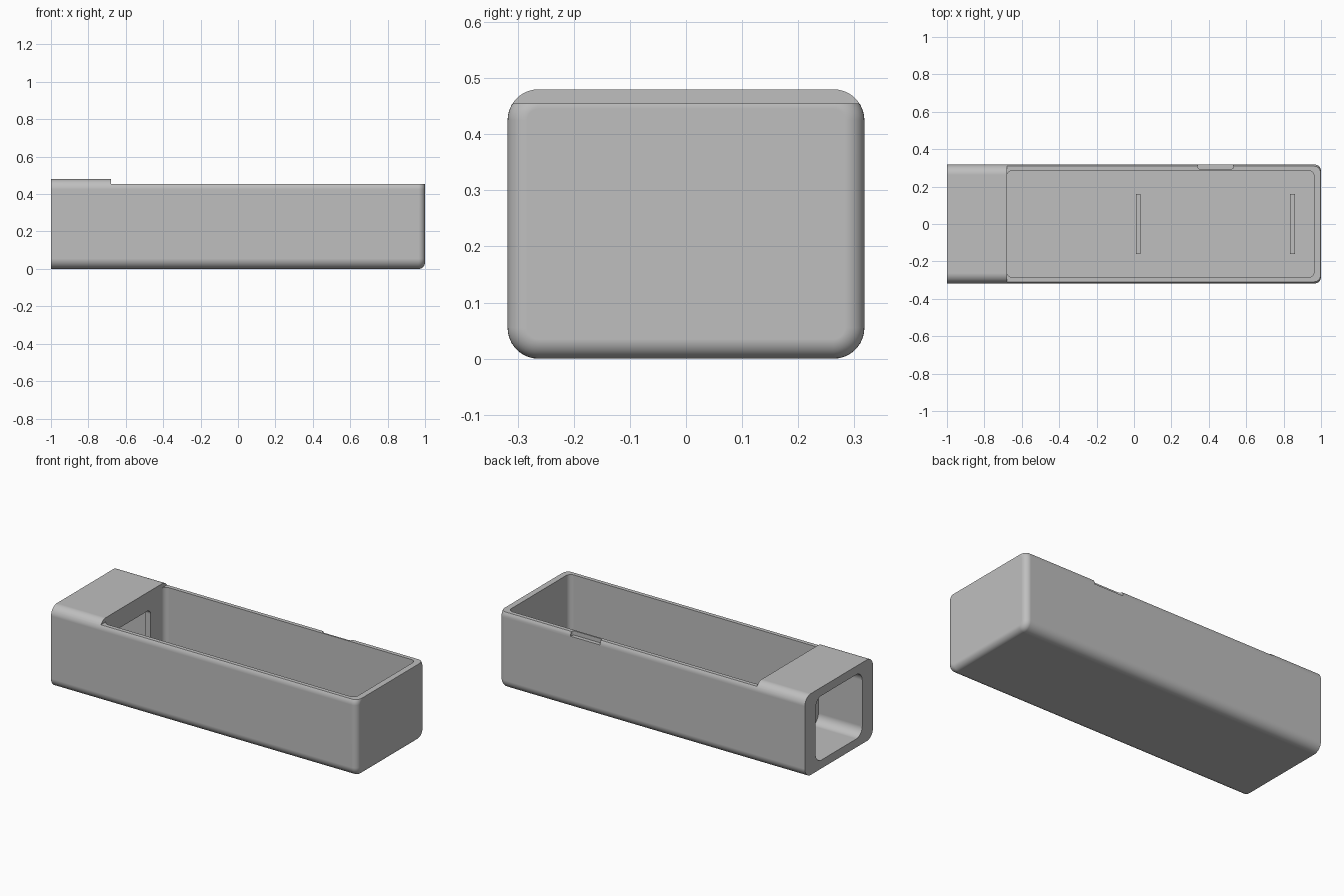
import bpy, bmesh, math
from mathutils import Vector

cube = bpy.data.objects.get("Cube")
if cube:
    bpy.data.objects.remove(cube, do_unlink=True)

# One grey plastic for everything
grey = bpy.data.materials.new("grey_plastic")
grey.use_nodes = True
colour = (0.52, 0.52, 0.52, 1)
grey.diffuse_color = colour
grey.node_tree.nodes["Principled BSDF"].inputs["Base Color"].default_value = colour

HALF_W, HEIGHT, RIM, STEP_X = 0.318, 0.48, 0.455, -0.68
FLOOR, EDGE_R, END_R = 0.035, 0.055, 0.035


def rounded_rect(a0, a1, b0, b1, r, steps=9):
    """Closed outline of a rectangle with rounded corners."""
    pts = []
    corners = [(a1 - r, b1 - r), (a0 + r, b1 - r), (a0 + r, b0 + r), (a1 - r, b0 + r)]
    for q, (ca, cb) in enumerate(corners):
        for i in range(steps + 1):
            t = math.pi / 2 * (q + i / steps)
            pts.append((ca + r * math.cos(t), cb + r * math.sin(t)))
    return pts


def along_x(x, outline):
    return [Vector((x, a, b)) for a, b in outline]


def along_z(z, outline):
    return [Vector((a, b, z)) for a, b in outline]


def loft(name, rings):
    """Skin a list of rings and cap both ends."""
    bm = bmesh.new()
    loops = [[bm.verts.new(p) for p in ring] for ring in rings]
    n = len(loops[0])
    for lo, hi in zip(loops, loops[1:]):
        for i in range(n):
            j = (i + 1) % n
            bm.faces.new((lo[i], lo[j], hi[j], hi[i]))
    bm.faces.new(loops[0])
    bm.faces.new(loops[-1])
    bmesh.ops.recalc_face_normals(bm, faces=bm.faces)
    mesh = bpy.data.meshes.new(name)
    bm.to_mesh(mesh)
    bm.free()
    mesh.materials.append(grey)
    obj = bpy.data.objects.new(name, mesh)
    bpy.context.collection.objects.link(obj)
    return obj


def activate(obj):
    bpy.ops.object.select_all(action='DESELECT')
    obj.select_set(True)
    bpy.context.view_layer.objects.active = obj


def cut(obj, cutter):
    mod = obj.modifiers.new("cut", 'BOOLEAN')
    mod.operation, mod.solver, mod.object = 'DIFFERENCE', 'EXACT', cutter
    activate(obj)
    bpy.ops.object.modifier_apply(modifier=mod.name)
    bpy.data.objects.remove(cutter, do_unlink=True)


# Outer shell: rounded bar, flat at the socket end, filleted at the far end
def shell_outline(inset):
    return rounded_rect(-HALF_W + inset, HALF_W - inset, inset, HEIGHT - inset, EDGE_R - inset)


rings = [along_x(-1, shell_outline(0))]
for k in range(9):
    t = math.pi / 2 * k / 8
    rings.append(along_x(1 - END_R + END_R * math.sin(t),
                         shell_outline(END_R * (1 - math.cos(t)))))
body = loft("case_body", rings)

# Lowered rim, leaving the taller socket block
cut(body, loft("rim_cutter", [along_x(x, rounded_rect(-0.5, 0.5, RIM, 0.7, 0.02))
                              for x in (STEP_X, 1.2)]))

# Main compartment
tray = rounded_rect(STEP_X, 0.963, -0.285, 0.285, 0.03)
cut(body, loft("tray_cutter", [along_z(z, tray) for z in (FLOOR, 0.6)]))

# Socket pocket in the end, and the smaller window through the partition
pocket = rounded_rect(-0.218, 0.218, 0.05, 0.43, 0.055)
cut(body, loft("pocket_cutter", [along_x(x, pocket) for x in (-1.1, -0.713)]))
window = rounded_rect(-0.155, 0.155, 0.11, 0.37, 0.03)
cut(body, loft("window_cutter", [along_x(x, window) for x in (-0.8, -0.6)]))

# Fingernail notch in the back rim
notch = rounded_rect(0.34, 0.533, 0.294, 0.36, 0.015)
cut(body, loft("notch_cutter", [along_z(z, notch) for z in (0.43, 0.6)]))

# Smooth fillets with crisp edges and flat walls
activate(body)
bpy.ops.object.shade_smooth_by_angle(angle=math.radians(30))
weighted = body.modifiers.new("flat_walls", 'WEIGHTED_NORMAL')
weighted.keep_sharp = True

# Low support ribs on the compartment floor
for name, x in (("middle_rib", 0.023), ("end_rib", 0.848)):
    rib = [(x - 0.013, -0.16), (x + 0.013, -0.16), (x + 0.013, 0.16), (x - 0.013, 0.16)]
    loft(name, [along_z(z, rib) for z in (FLOOR - 0.01, FLOOR + 0.05)])
